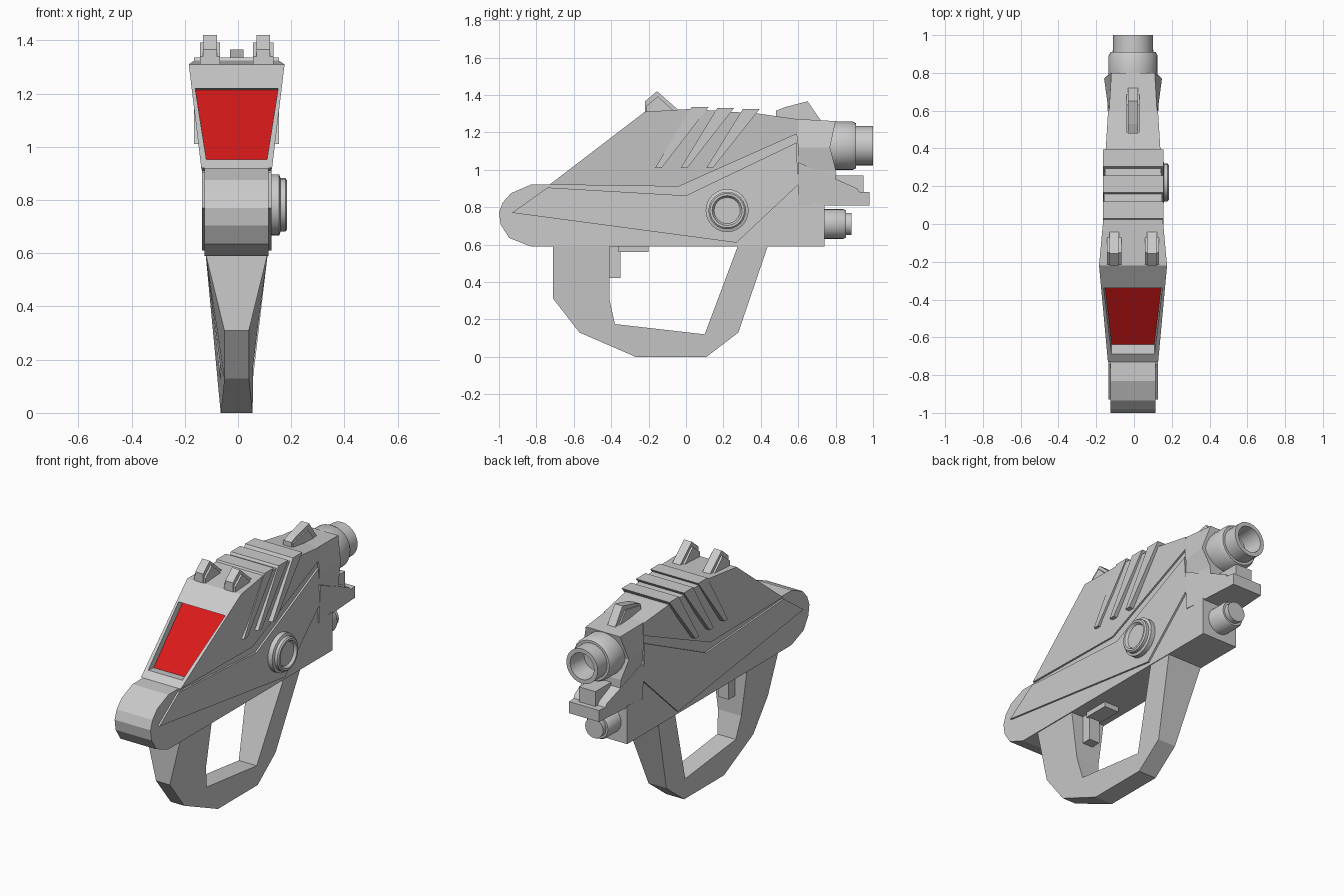
import bpy, bmesh, math
from mathutils import Matrix, Vector

if "Cube" in bpy.data.objects:
    bpy.data.objects.remove(bpy.data.objects["Cube"])

CX = -0.005  # body centre line (the side dial sticks out to +x)


def finish(name, bm, smooth=False):
    bmesh.ops.recalc_face_normals(bm, faces=bm.faces)
    me = bpy.data.meshes.new(name)
    bm.to_mesh(me)
    bm.free()
    ob = bpy.data.objects.new(name, me)
    bpy.context.collection.objects.link(ob)
    if smooth:
        bpy.context.view_layer.objects.active = ob
        ob.select_set(True)
        bpy.ops.object.shade_smooth_by_angle(angle=math.radians(35))
        ob.select_set(False)
    return ob


def slab(pts, hw=None, cx=CX):
    """Side profile of (y, z[, half width]) points, mirrored across cx."""
    bm = bmesh.new()
    sides = [[bm.verts.new((cx + s * (hw or p[2]), p[0], p[1])) for p in pts] for s in (1, -1)]
    bm.faces.new(sides[0])
    bm.faces.new(sides[1][::-1])
    n = len(pts)
    for i in range(n):
        j = (i + 1) % n
        bm.faces.new((sides[0][i], sides[1][i], sides[1][j], sides[0][j]))
    return bm


def prism(name, pts, hw=None, cx=CX):
    return finish(name, slab(pts, hw, cx))


def box(name, y0, y1, z0, z1, hw):
    return prism(name, [(y0, z0), (y1, z0), (y1, z1), (y0, z1)], hw)


def lathe(name, profile, origin, axis, n=24):
    """Revolve (radius, distance along axis) points into a closed solid."""
    bm = bmesh.new()
    rings = [[bm.verts.new((r * math.cos(2 * math.pi * k / n), r * math.sin(2 * math.pi * k / n), d))
              for k in range(n)] for r, d in profile]
    for a, b in zip(rings, rings[1:]):
        for k in range(n):
            m = (k + 1) % n
            bm.faces.new((a[k], a[m], b[m], b[k]))
    bm.faces.new(rings[0])
    bm.faces.new(rings[-1])
    rot = Vector((0, 0, 1)).rotation_difference(Vector(axis)).to_matrix().to_4x4()
    bmesh.ops.transform(bm, matrix=Matrix.Translation(origin) @ rot, verts=bm.verts)
    return finish(name, bm, True)


# Core body with rounded rear end
prism("core_body", [(-1, .77), (-.98, .825), (-.935, .875), (-.83, .92), (-.1, .92), (.6, 1.2),
                    (.62, .82), (.74, .82), (.74, .59), (-.83, .59), (-.945, .635), (-.99, .705)], .12)

# Raised lower side panels
prism("side_panel", [(-.93, .77), (-.74, .905), (0, .862), (.59, 1.145), (.6, .92), (.27, .61)], .131)

# Upper hull with recessed sloping screen
bm = slab([(-.73, .92, .133), (-.22, 1.31, .18), (.02, 1.325, .158), (.39, 1.3, .145),
           (.6, 1.27, .132), (.6, 1.195, .131), (-.04, .91, .13)])
bmesh.ops.recalc_face_normals(bm, faces=bm.faces)
screen = min(bm.faces, key=lambda f: f.normal.y)
bmesh.ops.inset_individual(bm, faces=[screen], thickness=.02)
mid = screen.calc_center_median()
for v in screen.verts:
    z, w = (1.22, .156) if v.co.z > mid.z else (.952, .114)
    v.co = (CX + math.copysign(w, v.co.x - CX), -.22 - (1.31 - z) * .51 / .39, z)
bmesh.ops.inset_individual(bm, faces=[screen], thickness=.002)
bmesh.ops.translate(bm, vec=(0, .05, -.005), verts=screen.verts)
screen.material_index = 1
hull = finish("upper_hull", bm)
grey = bpy.data.materials.new("grey")
grey.diffuse_color = (.6, .6, .6, 1)
grey.use_nodes = True
grey.node_tree.nodes["Principled BSDF"].inputs["Base Color"].default_value = grey.diffuse_color
red = bpy.data.materials.new("red")
red.diffuse_color = (.7, .01, .01, 1)
red.use_nodes = True
red.node_tree.nodes["Principled BSDF"].inputs["Base Color"].default_value = red.diffuse_color
hull.data.materials.append(grey)
hull.data.materials.append(red)

# Diagonal ribs wrapped over the hull
for i in range(3):
    d = .137 * i
    t = 1.335 - .005 * i
    prism(f"rib_{i + 1}", [(-.165 + d, 1.01), (.03 + d, t), (.12 + d, t), (-.13 + d, 1.01)], .16)

# Front block, widest at mid height
bm = bmesh.new()
sections = ([(.58, 1.272, .128), (.6, 1.12, .13), (.6, 1.0, .125), (.6, .81, .12)],
            [(.8, 1.26, .115), (.77, 1.12, .153), (.8, 1.0, .12), (.8, .81, .11)])
loops = [[bm.verts.new((CX + s * w, y, z)) for s, order in ((1, sec), (-1, sec[::-1])) for y, z, w in order]
         for sec in sections]
for k in range(8):
    m = (k + 1) % 8
    bm.faces.new((loops[0][k], loops[0][m], loops[1][m], loops[1][k]))
for lp in loops:
    for a in range(3):
        bm.faces.new((lp[a], lp[a + 1], lp[6 - a], lp[7 - a]))
finish("front_block", bm)

# Platform below the barrel
prism("under_barrel_wing", [(.6, 1.04, .137), (.915, .9, .108), (.93, .88, .106), (.98, .88, .1),
                            (.98, .81, .1), (.6, .81, .125)])
box("wing_sight", .78, .95, .87, .97, .055)

# Barrel and lower emitter
lathe("barrel", [(.125, -.1), (.13, 0), (.13, .09), (.12, .11), (.105, .11), (.105, .2), (.08, .2),
                 (.07, .08)], (CX, .8, 1.128), (0, 1, 0))
lathe("lower_emitter", [(.08, -.05), (.08, .1), (.072, .115), (.06, .115), (.06, .145)],
      (CX, .74, .71), (0, 1, 0))

# Side dial
lathe("side_dial", [(.115, 0), (.115, .045), (.1, .05), (.1, .068), (.092, .075), (.08, .075), (.07, .06)],
      (.11, .22, .782), (1, 0, 0))

# Looped hand grip
prism("grip", [(-.71, .6, .117), (-.71, .31, .046), (-.57, .13, .046), (-.27, 0, .06), (.11, 0, .06),
               (.28, .13, .06), (.44, .6, .117), (.28, .6, .117), (.1, .12, .06), (-.38, .175, .062),
               (-.41, .31, .078), (-.41, .6, .117)])

# Trigger
box("trigger", -.43, -.35, .42, .6, .035)
box("trigger_mount", -.36, -.2, .56, .6, .05)

# Top fins
for s, side in ((-1, "left"), (1, "right")):
    x = CX + s * .1
    prism(f"{side}_fin", [(-.22, 1.3), (-.22, 1.365), (-.155, 1.42), (-.03, 1.31)], .026, x)
    prism(f"{side}_fin_base", [(-.215, 1.3), (-.215, 1.34), (-.15, 1.392), (-.06, 1.31)], .038, x)
prism("front_fin", [(.48, 1.27), (.48, 1.315), (.53, 1.335), (.65, 1.366), (.73, 1.25)], .026)
prism("front_fin_base", [(.485, 1.27), (.485, 1.31), (.63, 1.335), (.7, 1.25)], .034)
